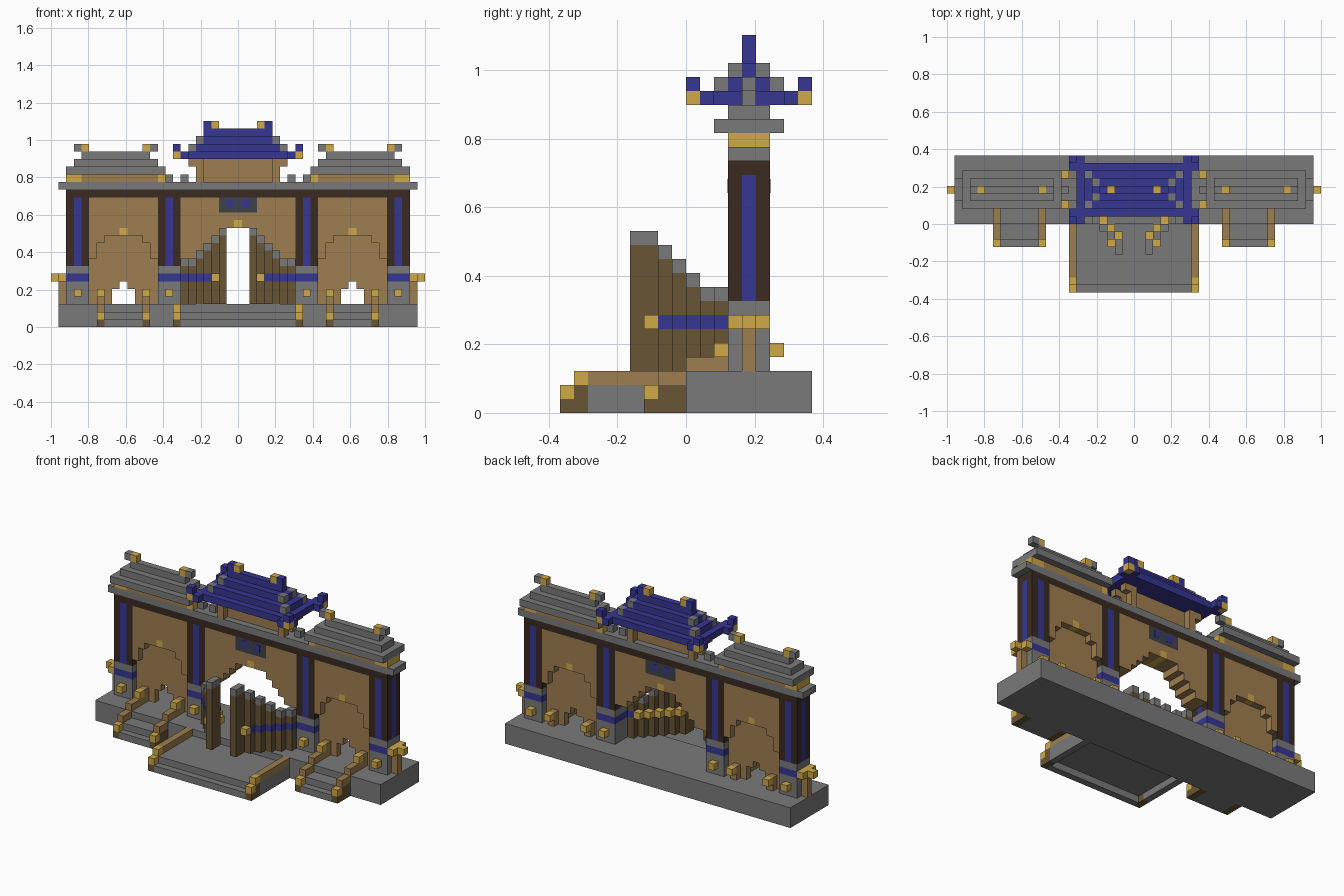
import bpy, bmesh
from mathutils import Vector

cube = bpy.data.objects.get("Cube")
if cube:
    bpy.data.objects.remove(cube, do_unlink=True)

U = 2 / 49  # one block


def material(name, r, g, b):
    m = bpy.data.materials.new(name)
    m.use_nodes = True
    m.diffuse_color = (r, g, b, 1)
    node = next(n for n in m.node_tree.nodes if n.type == 'BSDF_PRINCIPLED')
    node.inputs["Base Color"].default_value = (r, g, b, 1)
    node.inputs["Roughness"].default_value = 0.9
    return m


GREY = material("stone grey", .195, .195, .195)
TAN = material("tan wood", .345, .21, .08)
BROWN = material("dark brown wood", .14, .09, .035)
GOLD = material("gold", .63, .40, .065)
BLUE = material("deep blue", .038, .037, .29)
DARK = material("near black wood", .042, .024, .016)
SLATE = material("slate", .05, .055, .075)

MID = 4.5  # depth centre line of the wall


def part(name, mat, boxes, mirror=True, back=False):
    """Blocks as (x0, x1, y0, y1, z0, z1); mirrored in x, optionally about the wall."""
    todo = list(boxes)
    if back:
        todo += [(a, b, 2 * MID - d, 2 * MID - c, e, f) for a, b, c, d, e, f in todo]
    if mirror:
        todo += [(-b, -a, c, d, e, f) for a, b, c, d, e, f in todo if a + b]
    bm = bmesh.new()
    for a, b, c, d, e, f in dict.fromkeys(todo):
        made = bmesh.ops.create_cube(bm, size=1)
        for v in made["verts"]:
            v.co = Vector(((a + b) / 2 + v.co.x * (b - a), (c + d) / 2 + v.co.y * (d - c),
                           (e + f) / 2 + v.co.z * (f - e))) * U
    mesh = bpy.data.meshes.new(name)
    bm.to_mesh(mesh)
    bm.free()
    mesh.materials.append(mat)
    obj = bpy.data.objects.new(name, mesh)
    bpy.context.collection.objects.link(obj)
    return obj


def mid(half, c, d, e, f):
    return (-half, half, c, d, e, f)


# Base and central stair, hollow underneath
part("base", GREY, [mid(23.5, 0, 9, 0, 3)])
part("central_steps", GREY, [mid(7.5, -9, -8, 0, 1), mid(7.5, -8, 0, 1, 2)])
part("central_stair_sides", GREY, [(7.5, 8.5, -7, 0, 0, 2)])
part("central_stair_ends", BROWN, [(7.5, 8.5, -9, -7, 0, 1), (7.5, 8.5, -8, -7, 1, 2)])
part("central_rails", TAN, [(7.5, 8.5, -7, 0, 2, 3)])
part("central_rail_caps", GOLD, [(7.5, 8.5, -9, -8, 1, 2), (7.5, 8.5, -8, -7, 2, 3)])

# Side stairs
BAY = 15
part("side_steps", GREY, [(BAY - 2.5, BAY + 2.5, -3, 0, 0, 1), (BAY - 2.5, BAY + 2.5, -2, 0, 1, 2)])
rails = [BAY - 3, BAY + 3]
part("side_stair_walls", BROWN, [b for x in rails for b in
     [(x - .5, x + .5, -3, -2, 0, 1), (x - .5, x + .5, -2, 0, 0, 2)]])
part("side_rails", TAN, [b for x in rails for b in
     [(x - .5, x + .5, -2, 0, 2, 3), (x - .5, x + .5, 0, 3, 3, 4)]])
part("side_rail_caps", GOLD, [(x - .5, x + .5, -3, -2, 1, 2) for x in rails])

# Columns
columns = [9, 21]
part("column_bases", GREY, [(x - 1.5, x + 1.5, 3, 6, z, z2) for x in columns for z, z2 in [(3, 6), (7, 8)]])
part("column_bands", BLUE, [(x - 1.5, x + 1.5, 3, 6, 6, 7) for x in columns])
part("column_corners", DARK, [(x + s - .5, x + s + .5, 3, 4, 8, 17)
                              for x in columns for s in (-1, 1)], back=True)
part("column_cores", BLUE, [b for x in columns for b in
     [(x - .5, x + .5, 3, 6, 8, 17), (x - 1.5, x + 1.5, 4, 5, 8, 17)]])
part("stone_knobs", GOLD, [(x - .5, x + .5, 2, 3, 4, 5) for x in columns + rails], back=True)
part("end_posts", TAN, [(22.5, 23.5, 4, 5, 3, 6)])
part("end_brackets", GOLD, [(22.5, 23.5, 3, 6, 6, 7), (23.5, 24.5, 4, 5, 6, 7)])

# Side bays: thick wall flush with the columns, recessed arch with a small doorway
wall = [(BAY - 4.5, BAY + 4.5, 3, 6, 13, 17)]
for inner, z, z2 in [(3.5, 9, 11), (2.5, 11, 12), (.5, 12, 13)]:
    wall += [(BAY - 4.5, BAY - inner, 3, 6, z, z2), (BAY + inner, BAY + 4.5, 3, 6, z, z2)]
part("side_walls", TAN, wall)
panel = [(BAY - h, BAY + h, 4, 5, z, z2) for h, z, z2 in [(4.5, 6, 9), (3.5, 9, 11), (2.5, 11, 12)]]
for inner, z, z2 in [(1.5, 3, 5), (.5, 5, 6)]:
    panel += [(BAY - 4.5, BAY - inner, 4, 5, z, z2), (BAY + inner, BAY + 4.5, 4, 5, z, z2)]
part("side_arch_panels", TAN, panel)
part("side_door_jambs", TAN, [(x - .5, x + .5, 3, 4, 3, 5) for x in rails], back=True)
part("side_keystones", GOLD, [(BAY - .5, BAY + .5, 3, 6, 12, 13)])

# Central bay: thick wall above a stepped arch
part("central_wall", TAN, [mid(7.5, 3, 6, 14, 15), mid(7.5, 4, 5, 15, 17), (2.5, 7.5, 3, 6, 15, 17),
                           (5.5, 7.5, 3, 6, 9, 10), (.5, 7.5, 3, 6, 13, 14)]
     + [(14.5 - z, 7.5, 3, 6, z, z + 1) for z in range(10, 13)])
part("central_keystone", GOLD, [mid(.5, 3, 6, 13, 14)])
part("plaque", SLATE, [mid(2.5, 3, 4, 15, 17)], back=True)
part("plaque_marks", BLUE, [(.5, 1.5, 2.97, 3, 15.7, 16.7)], back=True)

# Open door leaves, stepping diagonally forward
leaf = [(max(y + 4.5, 1.5), min(max(9, 10 - y), 13), y) for y in range(-3, 3)] + [(1.5, 13, -4)]
part("door_leaves", BROWN, [b for x, h, y in leaf for b in
     [(x, x + 1, y, y + 1, 3, 6), (x, x + 1, y, y + 1, 7, h - 1)]])
part("door_caps", GREY, [(x, x + 1, y, y + 1, h - 1, h) for x, h, y in leaf])
part("door_bands", BLUE, [(x, x + 1, y, y + 1, 6, 7) for x, h, y in leaf if y >= -2])
part("door_front_band", BROWN, [(x, x + 1, y, y + 1, 6, 7) for x, h, y in leaf if y < -2])
part("door_band_ends", GOLD, [(2.5, 3.5, -3, -2, 6, 7)])
part("door_inner_bars", GOLD, [(x - 1, x, y, y + 1, 6, 7) for x, h, y in leaf if y > -3])

# Beams
part("dark_beam", DARK, [mid(22.5, 3, 6, 17, 18)])
part("stone_beam", GREY, [mid(23.5, 3, 6, 18, 19)])
part("beam_blocks", GREY, [(x - .5, x + .5, 4, 5, 19, 20) for x in (7, 9)])

# Side roofs
part("side_roof_walls", TAN, [(10.5, 20.5, 3, 6, 19, 20)])
part("side_roof_wall_ends", GOLD, [(20.5, 22.5, 3, 6, 19, 20), (9.5, 10.5, 3, 6, 19, 20)])
part("side_roofs", GREY, [(9.5, 22.5, 2, 7, 20, 21), (10.5, 21.5, 3, 6, 21, 22),
                          (11.5, 20.5, 4, 5, 22, 23)])
part("side_finials", GREY, [(10.5, 11.5, 4, 5, 23, 24), (20.5, 21.5, 4, 5, 23, 24)])
part("side_finial_tips", GOLD, [(11.5, 12.5, 4, 5, 23, 24), (19.5, 20.5, 4, 5, 23, 24)])

# Central pavilion
part("pavilion_wall", TAN, [mid(4.5, 4, 5, 19, 22)])
part("pavilion_posts", TAN, [(4.5, 5.5, 3, 4, 19, 22), (5.5, 6.5, 3, 4, 21, 22)], back=True)
part("pavilion_roof", BLUE, [mid(7.5, 1, 8, 22, 23), mid(5.5, 2, 7, 23, 24), (5.5, 6.5, 3, 6, 23, 24),
                             mid(4.5, 3, 6, 24, 25), (4.5, 5.5, 4, 5, 24, 25), mid(3.5, 4, 5, 25, 26)])
part("roof_corner_arms", BLUE, [(6.5, 7.5, 0, 1, 22, 23), (7.5, 8.5, 1, 2, 22, 23),
                                (7.5, 8.5, 0, 1, 23, 24)], back=True)
part("roof_corner_tips", GOLD, [(7.5, 8.5, 0, 1, 22, 23)], back=True)
part("roof_hip_tiles", GREY, [(5.5, 6.5, 2, 3, 23, 24), (4.5, 5.5, 3, 4, 24, 25)], back=True)
part("ridge_finials", BLUE, [(3.5, 4.5, 4, 5, 25, 27)])
part("ridge_finial_tips", GOLD, [(2.5, 3.5, 4, 5, 26, 27)])
